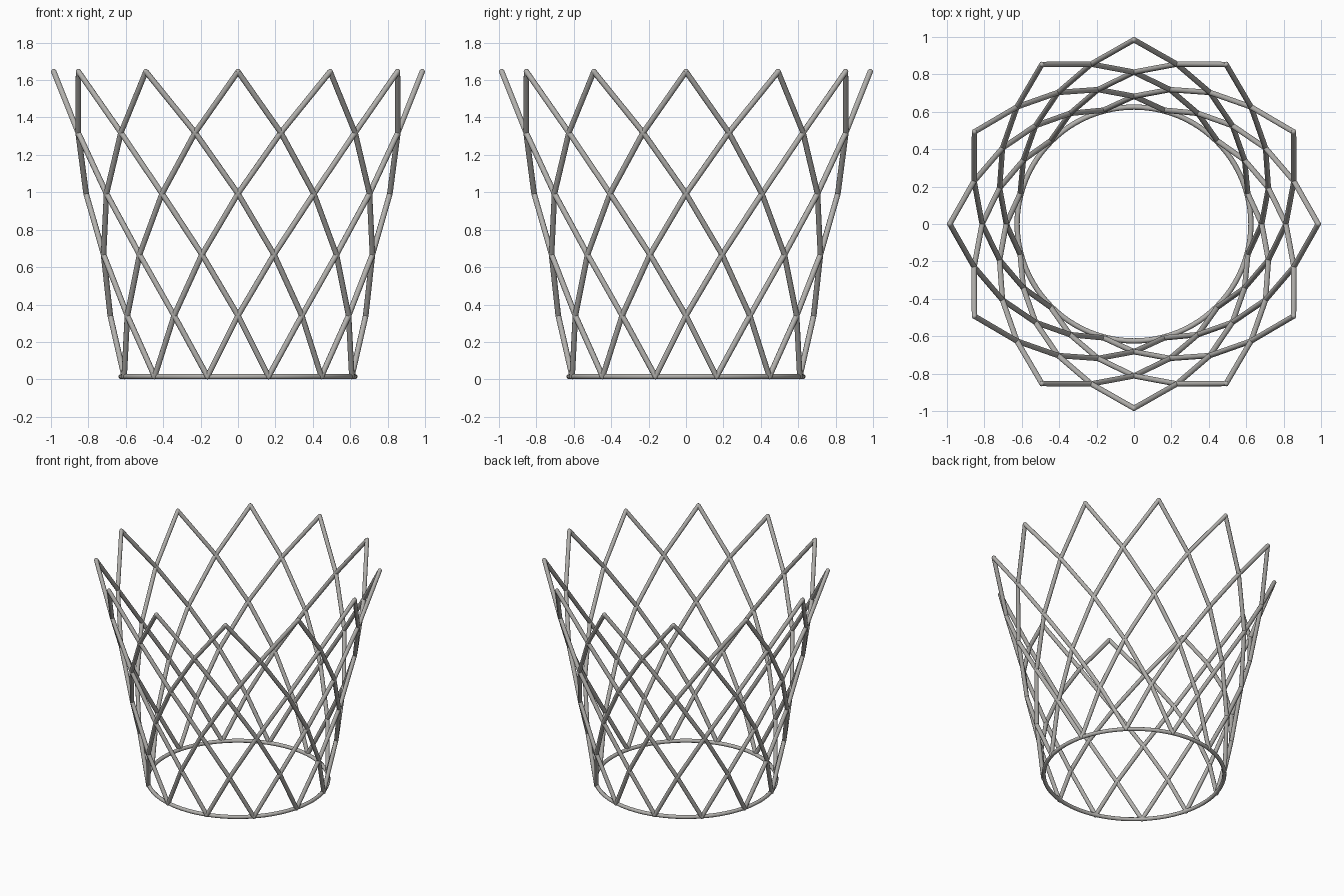
import bpy, bmesh, math
from mathutils import Vector, Matrix

if "Cube" in bpy.data.objects:
    bpy.data.objects.remove(bpy.data.objects["Cube"])

steel = bpy.data.materials.new("brushed grey metal")
steel.diffuse_color = (0.45, 0.44, 0.42, 1)
steel.use_nodes = True
steel.node_tree.nodes["Principled BSDF"].inputs["Base Color"].default_value = steel.diffuse_color

WIRE = 0.015      # wire radius
COUNT = 12        # diamonds around the basket
RADII = [0.63, 0.683, 0.744, 0.812, 0.885, 0.985]
Z0, STEP = 0.015, 0.326


def node(level, k):
    # odd levels down from the tips are turned by half a diamond
    a = 2 * math.pi / COUNT * (k + (0 if level % 2 else 0.5))
    return Vector((RADII[level] * math.cos(a), RADII[level] * math.sin(a), Z0 + STEP * level))


def strut(bm, a, b):
    d = b - a
    m = Matrix.Translation((a + b) / 2) @ d.to_track_quat('Z', 'Y').to_matrix().to_4x4()
    bmesh.ops.create_cone(bm, cap_ends=True, segments=10, radius1=WIRE, radius2=WIRE,
                          depth=d.length, matrix=m)


def finish(obj):
    bpy.ops.object.select_all(action='DESELECT')
    obj.select_set(True)
    bpy.context.view_layer.objects.active = obj
    bpy.ops.object.shade_smooth_by_angle(angle=math.radians(50))


# diamond lattice wall with rounded joints
bm = bmesh.new()
for level in range(6):
    for k in range(COUNT):
        p = node(level, k)
        bmesh.ops.create_uvsphere(bm, u_segments=10, v_segments=6, radius=WIRE,
                                  matrix=Matrix.Translation(p))
        if level < 5:
            # each joint sends one wire left and one right
            shift = 0 if level % 2 == 0 else -1
            strut(bm, p, node(level + 1, k + shift))
            strut(bm, p, node(level + 1, k + shift + 1))
mesh = bpy.data.meshes.new("lattice_wall")
bm.to_mesh(mesh)
bm.free()
mesh.materials.append(steel)
wall = bpy.data.objects.new("lattice_wall", mesh)
bpy.context.collection.objects.link(wall)
finish(wall)

# round base ring
bpy.ops.mesh.primitive_torus_add(major_radius=0.625, minor_radius=0.014, major_segments=96,
                                 minor_segments=10, location=(0, 0, Z0))
ring = bpy.context.object
ring.name = "base_ring"
ring.data.materials.append(steel)
finish(ring)
